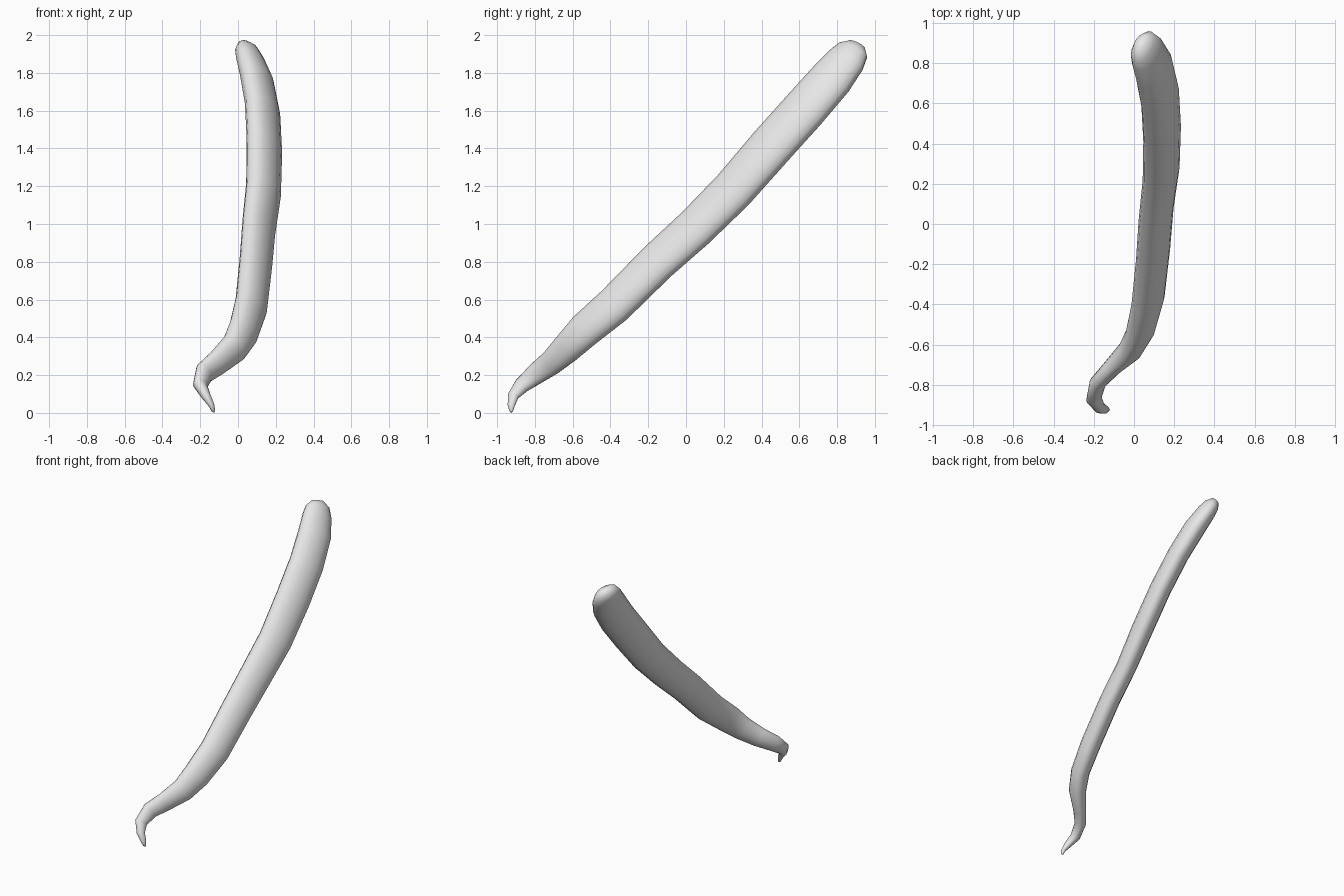
import bpy
import bmesh
import math
from mathutils import Vector

# Remove the default cube only
default_cube = bpy.data.objects.get("Cube")
if default_cube:
    bpy.data.objects.remove(default_cube, do_unlink=True)

# Single plain grey material
grey = bpy.data.materials.new("light_grey")
grey.use_nodes = True
colour = (0.8, 0.8, 0.8, 1)
grey.diffuse_color = colour
grey.node_tree.nodes["Principled BSDF"].inputs["Base Color"].default_value = colour

# Centre line from the hooked tip to the rounded end:
# x, y, z, half length of the oval, half thickness of the oval
SECTIONS = [
    (-.13, -.925, .01, .01, .01),
    (-.14, -.925, .04, .02, .015),
    (-.17, -.915, .09, .03, .025),
    (-.2, -.87, .145, .045, .035),
    (-.18, -.79, .21, .06, .04),
    (-.11, -.715, .265, .07, .045),
    (-.02, -.63, .345, .085, .06),
    (.03, -.54, .435, .1, .065),
    (.07, -.38, .57, .11, .07),
    (.095, -.15, .8, .115, .07),
    (.11, .05, .98, .12, .07),
    (.135, .25, 1.18, .125, .075),
    (.14, .45, 1.41, .13, .075),
    (.13, .63, 1.61, .13, .075),
    (.1, .77, 1.77, .125, .075),
    (.065, .85, 1.87, .11, .065),
    (.045, .885, 1.92, .09, .055),
    (.03, .905, 1.95, .05, .03),
]
SIDES = 16
WIDE_AXIS = Vector((-.53, -.6, .6))  # direction of the oval's long axis


def sweep_ovals(name, sections, sides):
    """Loft tilted ovals placed square to the centre line."""
    bm = bmesh.new()
    centres = [Vector(s[:3]) for s in sections]
    last = len(sections) - 1
    rings = []
    for i, (centre, section) in enumerate(zip(centres, sections)):
        along = (centres[min(i + 1, last)] - centres[max(i - 1, 0)]).normalized()
        wide = (WIDE_AXIS - along * WIDE_AXIS.dot(along)).normalized()
        thin = along.cross(wide)
        ring = []
        for k in range(sides):
            a = math.tau * k / sides
            offset = wide * section[3] * math.cos(a) + thin * section[4] * math.sin(a)
            ring.append(bm.verts.new(centre + offset))
        rings.append(ring)

    # Skin between neighbouring ovals
    for lower, upper in zip(rings, rings[1:]):
        for k in range(sides):
            n = (k + 1) % sides
            bm.faces.new((lower[k], lower[n], upper[n], upper[k]))

    # Rounded caps, slightly domed at the centre
    for ring, end, inner in ((rings[0], 0, 1), (rings[-1], last, last - 1)):
        outward = (centres[end] - centres[inner]).normalized()
        pole = bm.verts.new(centres[end] + outward * .01)
        for k in range(sides):
            bm.faces.new((ring[k], ring[(k + 1) % sides], pole))

    bmesh.ops.recalc_face_normals(bm, faces=bm.faces)
    mesh = bpy.data.meshes.new(name)
    bm.to_mesh(mesh)
    bm.free()
    mesh.materials.append(grey)
    obj = bpy.data.objects.new(name, mesh)
    bpy.context.collection.objects.link(obj)
    return obj


# Curved body with its hooked lower tip
body = sweep_ovals("curved_body", SECTIONS, SIDES)
for polygon in body.data.polygons:
    polygon.use_smooth = True
